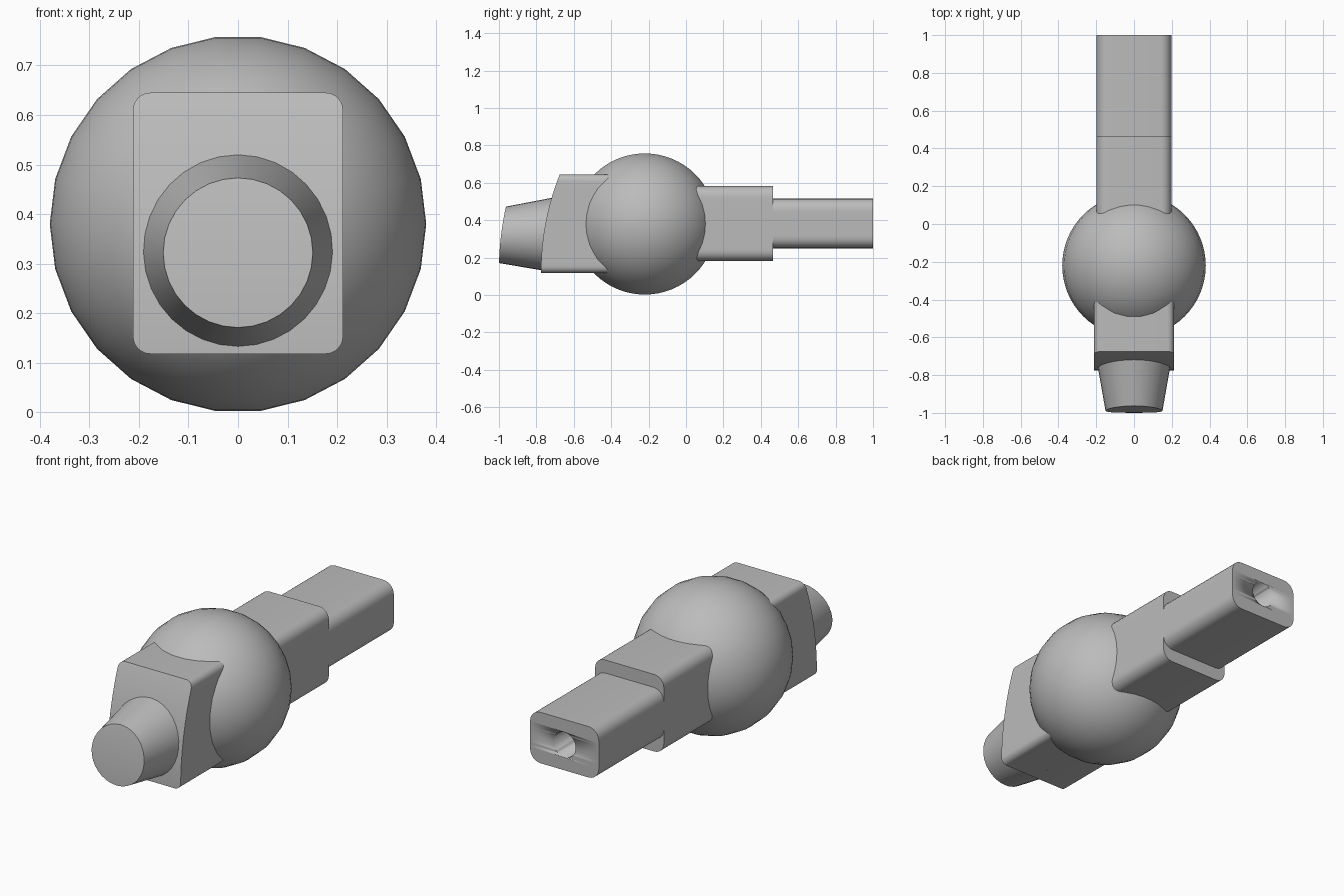
import bpy, bmesh
from math import sin, cos, pi, sqrt, radians
from mathutils import Matrix

if "Cube" in bpy.data.objects:
    bpy.data.objects.remove(bpy.data.objects["Cube"])

grey = bpy.data.materials.new("plain grey")
grey.use_nodes = True
colour = (0.5, 0.5, 0.5, 1)
grey.diffuse_color = colour
grey.node_tree.nodes["Principled BSDF"].inputs["Base Color"].default_value = colour


def finish(name, bm):
    bmesh.ops.remove_doubles(bm, verts=bm.verts, dist=1e-5)
    bmesh.ops.recalc_face_normals(bm, faces=bm.faces)
    mesh = bpy.data.meshes.new(name)
    bm.to_mesh(mesh)
    bm.free()
    mesh.materials.append(grey)
    obj = bpy.data.objects.new(name, mesh)
    bpy.context.collection.objects.link(obj)
    return obj


def smooth(obj):
    bpy.ops.object.select_all(action='DESELECT')
    obj.select_set(True)
    bpy.context.view_layer.objects.active = obj
    bpy.ops.object.shade_smooth_by_angle(angle=radians(35))


def round_rect(half, low, high, r):
    """Half outline of a rounded rectangle, from bottom to top."""
    arc = [i * pi / 12 for i in range(7)]
    pts = [(half - r + r * sin(a), low + r - r * cos(a)) for a in arc]
    a, b = low + r, high - r
    pts += [(half, a + (b - a) * i / 12) for i in range(1, 12)]
    return pts + [(half - r + r * cos(a), high - r + r * sin(a)) for a in arc]


def half_circle(r, z, n=16):
    return [(r * sin(i * pi / n), z - r * cos(i * pi / n)) for i in range(n + 1)]


def bar(name, front, back, y_front, y_back):
    """Symmetrical loft along y; y_front gives the end face's y at height z."""
    bm = bmesh.new()

    def column(pts, side, y):
        return [bm.verts.new((side * x, y(z), z)) for x, z in pts]

    fl, fr = column(front, 1, y_front), column(front, -1, y_front)
    bl, br = column(back, 1, y_back), column(back, -1, y_back)
    for a, b in ((fl, fr), (fl, bl), (fr, br), (bl, br)):
        for i in range(len(a) - 1):
            bm.faces.new((a[i], a[i + 1], b[i + 1], b[i]))
    for i in (0, -1):
        bm.faces.new((fl[i], bl[i], br[i], fr[i]))
    # Weld the seam where a round outline touches the centre line
    bmesh.ops.dissolve_degenerate(bm, edges=bm.edges, dist=1e-5)
    return finish(name, bm)


def bulge(radius):
    """End face curved about a sideways axis."""
    return lambda z: 0.6 - sqrt(radius ** 2 - (z - 0.13) ** 2)


def flat(y):
    return lambda z: y


# Ball
bm = bmesh.new()
bmesh.ops.create_uvsphere(bm, u_segments=26, v_segments=32, radius=0.38)
bmesh.ops.rotate(bm, verts=bm.verts, matrix=Matrix.Rotation(pi / 2, 3, 'X'))
bmesh.ops.rotate(bm, verts=bm.verts, matrix=Matrix.Rotation(pi / 2, 3, 'Y'))
bmesh.ops.translate(bm, verts=bm.verts, vec=(0, -0.22, 0.38))
smooth(finish("ball", bm))

# Front block with its curved face
outline = round_rect(0.212, 0.118, 0.645, 0.035)
smooth(bar("front_block", outline, outline, bulge(1.375), flat(-0.3)))

# Tapered nose
smooth(bar("nose", half_circle(0.151, 0.322), half_circle(0.205, 0.322),
           bulge(1.6), flat(-0.68)))

# Rear neck
outline = round_rect(0.198, 0.182, 0.583, 0.055)
smooth(bar("neck", outline, outline, flat(-0.05), flat(0.465)))

# Shank with a bored end
outline = round_rect(0.198, 0.25, 0.515, 0.06)
shank = bar("shank", outline, outline, flat(0.4), flat(1))
hole = half_circle(0.065, 0.383)
cutter = bar("hole_cutter", hole, hole, flat(0.55), flat(1.1))
cutter.hide_render = True
cutter.hide_set(True)
smooth(shank)
cut = shank.modifiers.new("bore", 'BOOLEAN')
cut.operation = 'DIFFERENCE'
cut.solver = 'EXACT'
cut.object = cutter
for face in cutter.data.polygons:
    face.use_smooth = abs(face.normal.y) < 0.5
